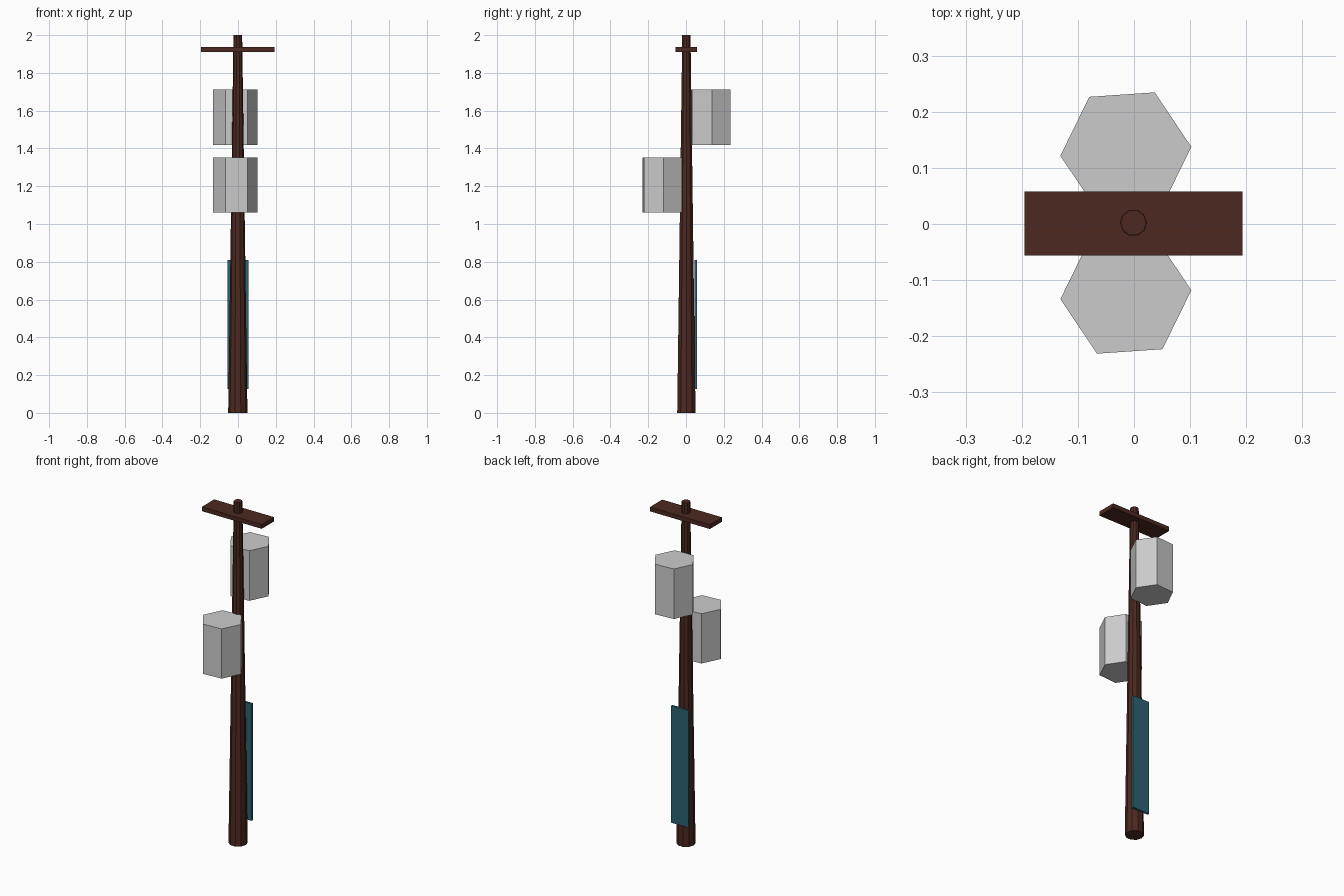
import bpy
from math import radians

if "Cube" in bpy.data.objects:
    bpy.data.objects.remove(bpy.data.objects["Cube"])


def paint(name, color):
    m = bpy.data.materials.new(name)
    m.diffuse_color = (*color, 1)
    m.use_nodes = True
    m.node_tree.nodes["Principled BSDF"].inputs["Base Color"].default_value = m.diffuse_color
    return m


wood = paint("dark_wood", (0.073, 0.022, 0.015))
teal = paint("teal", (0.025, 0.12, 0.17))


def prism(name, sides, r1, r2, x, y, z0, z1, turn=0, mat=None):
    # first corner points to +x, then turned about z
    bpy.ops.mesh.primitive_cone_add(vertices=sides, radius1=r1, radius2=r2, depth=z1 - z0,
                                    location=(x, y, (z0 + z1) / 2),
                                    rotation=(0, 0, radians(turn - 90)))
    ob = bpy.context.object
    ob.name = name
    if mat:
        ob.data.materials.append(mat)


def box(name, x0, x1, y0, y1, z0, z1, mat):
    bpy.ops.mesh.primitive_cube_add(size=1, location=((x0 + x1) / 2, (y0 + y1) / 2, (z0 + z1) / 2))
    ob = bpy.context.object
    ob.name = name
    ob.scale = (x1 - x0, y1 - y0, z1 - z0)
    bpy.ops.object.transform_apply(location=False, rotation=False, scale=True)
    ob.data.materials.append(mat)


# Tapered pole and crossbar
prism("pole", 10, 0.051, 0.023, -0.001, 0.002, 0, 2, 0, wood)
box("crossbar", -0.195, 0.193, -0.056, 0.058, 1.911, 1.936, wood)

# Hexagonal canisters on the back and front of the pole
prism("upper_canister", 6, 0.117, 0.117, -0.0145, 0.1295, 1.418, 1.711, 3.9)
prism("lower_canister", 6, 0.117, 0.117, -0.0145, -0.126, 1.06, 1.351, 3.9)

# Sign panel on the back
box("sign_panel", -0.056, 0.055, 0.046, 0.059, 0.126, 0.81, teal)
